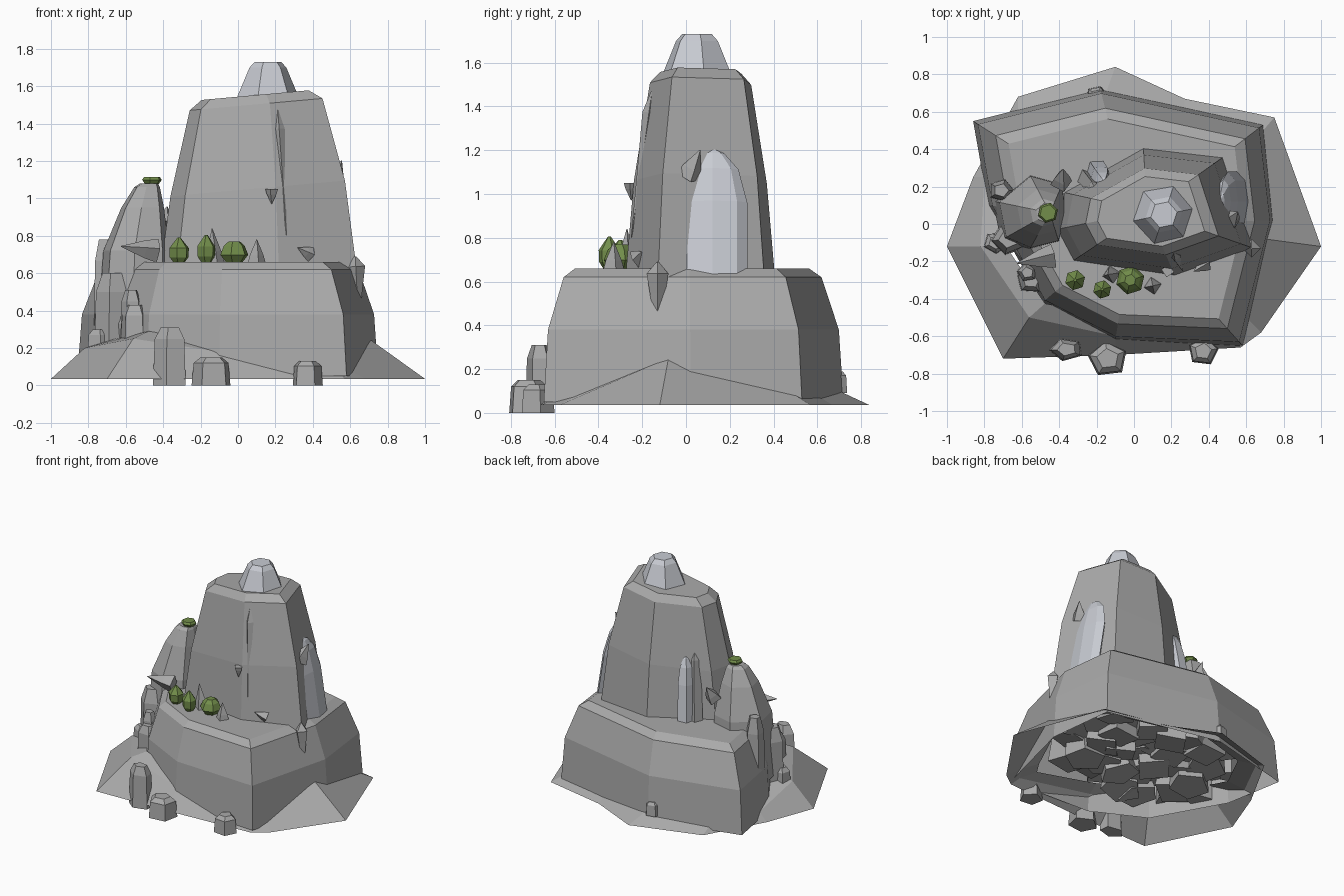
import bpy, bmesh, math, random
from mathutils import Vector, Euler

cube = bpy.data.objects.get("Cube")
if cube:
    bpy.data.objects.remove(cube)


def material(name, color):
    m = bpy.data.materials.new(name)
    m.use_nodes = True
    m.diffuse_color = (*color, 1)
    m.node_tree.nodes["Principled BSDF"].inputs["Base Color"].default_value = (*color, 1)
    return m


ROCK = material("grey rock", (0.40, 0.40, 0.40))
PALE = material("pale crystal", (0.58, 0.60, 0.65))
GREEN = material("green crystal", (0.17, 0.27, 0.07))


def loft(name, rings, mat, caps=(True, True)):
    """Skin a stack of equal-sized rings with flat faces."""
    bm = bmesh.new()
    loops = [[bm.verts.new(p) for p in ring] for ring in rings]
    n = len(loops[0])
    for low, high in zip(loops, loops[1:]):
        for i in range(n):
            j = (i + 1) % n
            bm.faces.new((low[i], low[j], high[j], high[i]))
    if caps[0]:
        bm.faces.new(loops[0][::-1])
    if caps[1]:
        bm.faces.new(loops[-1])
    mesh = bpy.data.meshes.new(name)
    bm.to_mesh(mesh)
    bm.free()
    mesh.materials.append(mat)
    obj = bpy.data.objects.new(name, mesh)
    bpy.context.collection.objects.link(obj)
    return obj


def massif(name, outline, center, levels, slope=0, caps=(True, True)):
    """Scale one outline about its centre at each level."""
    cx, cy = center
    rings = []
    for z, s in levels:
        ring = [(cx + (x - cx) * s, cy + (y - cy) * s) for x, y in outline]
        rings.append([(x, y, z + slope * (x - cx) * (z > 1)) for x, y in ring])
    return loft(name, rings, ROCK, caps)


COLUMN = ((0, 1), (0.8, 0.9), (1, 0.55))
SPIKE = ((0, 1), (0.35, 0.75), (1, 0.04))
GEM = ((0, 0.45), (0.25, 0.95), (0.6, 1), (1, 0.15))
BLADE = ((0, 0.05), (0.6, 0.7), (0.85, 1), (1, 0.1))
ARCH = ((0, 1), (0.6, 1), (0.85, 0.75), (0.97, 0.35), (1, 0.1))


def rock(name, loc, rx, ry, height, shape=COLUMN, sides=5, turn=0.3, tilt=(0, 0), mat=ROCK):
    """Small polygonal stone with its base at loc."""
    rings = []
    for t, s in shape:
        angles = [turn + i * math.tau / sides for i in range(sides)]
        rings.append([(rx * s * math.cos(a), ry * s * math.sin(a), t * height) for a in angles])
    obj = loft(name, rings, mat)
    obj.location = loc
    obj.rotation_euler = (tilt[0], tilt[1], 0)
    return obj


# Broad lower block
base_outline = [(0.75, 0.02), (0.69, 0.53), (-0.18, 0.72), (-0.86, 0.55), (-0.78, 0.1),
                (-0.49, -0.42), (-0.1, -0.62), (0.58, -0.65)]
massif("lower_block", base_outline, (0, 0),
       ((0.05, 1), (0.38, 0.97), (0.62, 0.86), (0.66, 0.78)), caps=(False, True))

# Tall tower
tower_outline = [(0.64, -0.13), (0.48, 0.36), (0.05, 0.41), (-0.38, 0.17),
                 (-0.42, -0.03), (-0.33, -0.2), (0.22, -0.28)]
massif("tower", tower_outline, (0.07, 0.07),
       ((0.58, 1), (1.05, 0.88), (1.5, 0.67), (1.55, 0.54)), slope=0.09)

# Left pillar
pillar_outline = [(-0.36, 0.05), (-0.38, 0.22), (-0.56, 0.27), (-0.74, 0.12),
                  (-0.7, -0.08), (-0.56, -0.14), (-0.4, -0.1)]
massif("left_pillar", pillar_outline, (-0.45, 0.06),
       ((0.25, 1.05), (0.72, 0.93), (0.95, 0.6), (1.06, 0.36), (1.08, 0.25)))

# Sloping skirt around the foot
skirt_outer = [(1, -0.12), (0.75, 0.57), (0.27, 0.67), (-0.1, 0.84), (-0.62, 0.68), (-0.86, 0.25),
               (-1, -0.12), (-0.7, -0.72), (-0.1, -0.7), (0.57, -0.66), (0.68, -0.58)]
skirt_inner = [(0.7, -0.08, 0.25), (0.69, 0.5, 0.08), (0.27, 0.6, 0.08), (-0.15, 0.7, 0.1),
               (-0.62, 0.59, 0.08), (-0.8, 0.25, 0.1), (-0.82, -0.12, 0.2), (-0.56, -0.5, 0.25),
               (-0.1, -0.6, 0.18), (0.54, -0.6, 0.07), (0.6, -0.5, 0.08)]
skirt_core = [(x * 0.85, y * 0.85, z + 0.04) for x, y, z in skirt_inner]
loft("foot_skirt", [[(x, y, 0.035) for x, y in skirt_outer], skirt_inner, skirt_core],
     ROCK, (False, False))

# Rough chunks filling the hollow underside
random.seed(4)
for i in range(-3, 4):
    for j in range(-2, 3):
        x, y = i * 0.16, j * 0.18 + 0.03
        if abs(i) == 3 and j == -2:
            continue
        rock(f"underside_chunk_{i + 4}_{j + 3}", (x, y, random.uniform(0.1, 0.22)), 0.15, 0.14,
             0.28, sides=random.choice((4, 5)), turn=random.uniform(0, 2),
             tilt=(random.uniform(-0.2, 0.2), random.uniform(-0.2, 0.2)))

# Pale summit crystal, side slab and rear sliver
rock("summit_crystal", (0.16, 0.05, 1.49), 0.18, 0.18, 0.24,
     ((0, 1), (0.22, 0.93), (0.87, 0.56), (1, 0.4)), 6, 0.2, mat=PALE)
rock("side_slab", (0.56, 0.12, 0.6), 0.055, 0.16, 0.61, ARCH, 8, 0, (0, -0.16), PALE)
rock("rear_sliver", (-0.2, 0.29, 0.62), 0.06, 0.06, 0.5, ARCH, 5, 1, (0.12, 0.08), PALE)
rock("rear_spike", (-0.26, 0.25, 0.62), 0.05, 0.05, 0.56, ((0, 1), (0.85, 0.8), (1, 0.05)),
     4, 0.4, (0.12, 0.1))

# Blades along the tower edges
rock("front_blade", (0.26, -0.25, 0.8), 0.03, 0.03, 0.68, BLADE, 4, 0, (-0.14, -0.07))
rock("side_blade", (0.645, -0.13, 0.33), 0.05, 0.05, 0.36, BLADE, 4, 0, (0, -0.05))

# Green crystals
for name, loc, r, h, shape in (
        ("green_crystal_left", (-0.315, -0.3, 0.65), 0.055, 0.14, GEM),
        ("green_crystal_middle", (-0.17, -0.35, 0.65), 0.05, 0.155, GEM),
        ("green_crystal_right", (-0.02, -0.3, 0.65), 0.078, 0.12, ((0, 0.5), (0.4, 1), (0.8, 0.75), (1, 0.4))),
        ("green_crystal_pillar", (-0.46, 0.06, 1.07), 0.055, 0.045, ((0, 0.6), (0.65, 1), (1, 0.8)))):
    rock(name, loc, r, r, h, shape, 6, mat=GREEN)

# Spikes on the ledge and shards stuck in the walls
for i, (loc, r, h, tilt) in enumerate((
        ((0.1, -0.33, 0.65), 0.05, 0.13, (0, 0)),
        ((-0.12, -0.27, 0.65), 0.05, 0.19, (0, -0.1)),
        ((0.39, -0.21, 0.7), 0.04, 0.09, (0.5, -1.1)),
        ((0.18, -0.25, 1.05), 0.035, 0.08, (math.pi, 0)),
        ((0.51, 0.01, 1.08), 0.06, 0.14, (-0.4, 0.35)),
        ((-0.43, -0.17, 0.72), 0.065, 0.2, (0.2, -1.45)),
        ((-0.39, 0.22, 0.85), 0.06, 0.13, (-0.6, 0.1)))):
    rock(f"shard_{i + 1}", loc, r, r, h, SPIKE, 4, 0.2, tilt)

# Columns against the left wall
for i, (loc, r, h) in enumerate((
        ((-0.71, 0.18, 0.2), 0.075, 0.58),
        ((-0.74, -0.1, 0.15), 0.07, 0.15),
        ((-0.67, -0.08, 0.1), 0.1, 0.5),
        ((-0.57, -0.26, 0.2), 0.06, 0.31),
        ((-0.55, -0.3, 0.15), 0.085, 0.28))):
    rock(f"left_column_{i + 1}", loc, r, r * 0.9, h, sides=5, turn=i)

# Loose stones on the ground
for i, (loc, rx, ry, h) in enumerate((
        ((-0.36, -0.67, 0), 0.095, 0.065, 0.31),
        ((-0.14, -0.72, 0), 0.11, 0.1, 0.15),
        ((0.37, -0.68, 0), 0.085, 0.08, 0.13),
        ((-0.2, 0.69, 0.09), 0.06, 0.05, 0.1))):
    rock(f"ground_stone_{i + 1}", loc, rx, ry, h, sides=5, turn=0.7 + i)
